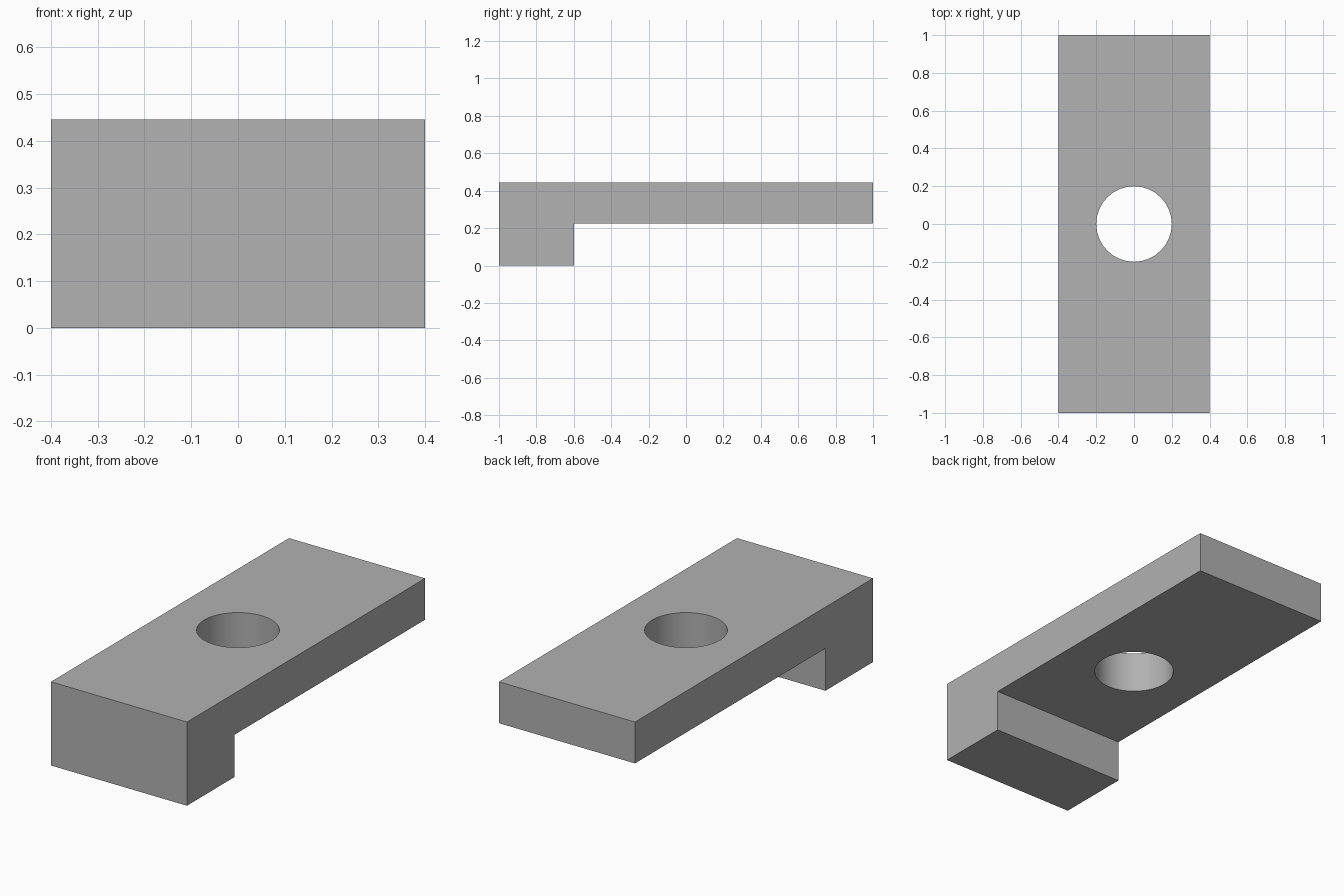
import bpy
import bmesh
import math

cube = bpy.data.objects.get("Cube")
if cube:
    bpy.data.objects.remove(cube, do_unlink=True)

# Single plain grey
grey = bpy.data.materials.new("plain grey")
grey.use_nodes = True
colour = (0.445, 0.445, 0.445, 1)
grey.diffuse_color = colour
grey.node_tree.nodes["Principled BSDF"].inputs["Base Color"].default_value = colour

HALF_WIDTH, HEIGHT, STEP = 0.4, 0.445, 0.225

# Clamp body: side profile (y, z) extruded across the width
profile = [(-1, 0), (-0.6, 0), (-0.6, STEP), (1, STEP), (1, HEIGHT), (-1, HEIGHT)]
mesh = bpy.data.meshes.new("clamp_plate")
bm = bmesh.new()
face = bm.faces.new([bm.verts.new((-HALF_WIDTH, y, z)) for y, z in profile])
sweep = bmesh.ops.extrude_face_region(bm, geom=[face])
moved = [v for v in sweep["geom"] if isinstance(v, bmesh.types.BMVert)]
bmesh.ops.translate(bm, verts=moved, vec=(2 * HALF_WIDTH, 0, 0))
bmesh.ops.recalc_face_normals(bm, faces=bm.faces)
bm.to_mesh(mesh)
bm.free()
mesh.materials.append(grey)
plate = bpy.data.objects.new("clamp_plate", mesh)
bpy.context.collection.objects.link(plate)

# Round bolt hole through the middle
bpy.ops.mesh.primitive_cylinder_add(vertices=32, radius=0.2, depth=1,
                                    location=(0, 0, HEIGHT / 2))
cutter = bpy.context.object
cutter.name = "bolt_hole_cutter"
cutter.data.materials.append(grey)
cutter.hide_render = True

cut = plate.modifiers.new("bolt_hole", "BOOLEAN")
cut.operation = "DIFFERENCE"
cut.solver = "EXACT"
cut.object = cutter

bpy.ops.object.select_all(action="DESELECT")
plate.select_set(True)
bpy.context.view_layer.objects.active = plate
bpy.ops.object.modifier_apply(modifier=cut.name)
bpy.data.objects.remove(cutter, do_unlink=True)

# Smooth hole wall, sharp edges elsewhere
bpy.ops.object.shade_smooth_by_angle(angle=math.radians(30))
